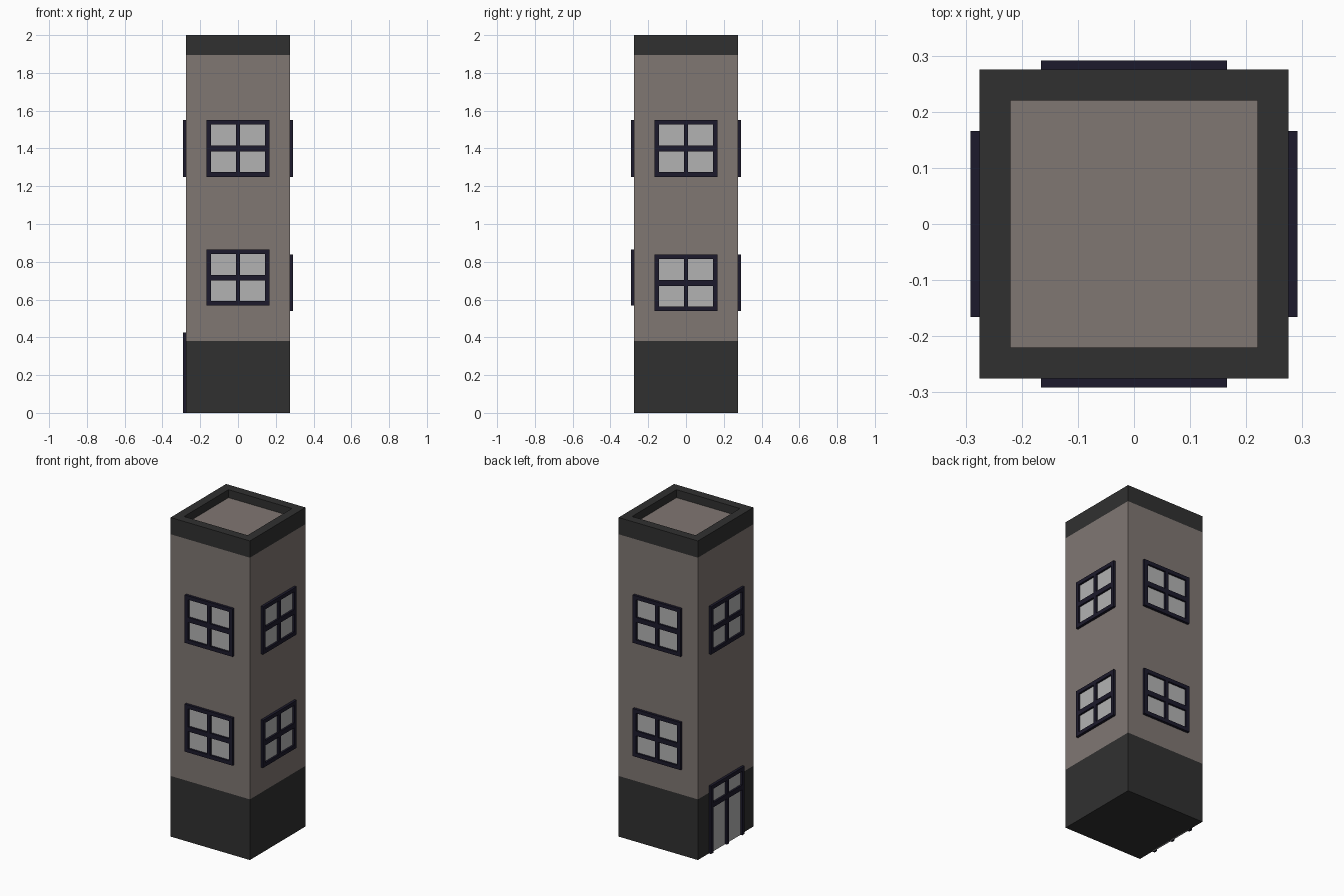
import bpy, bmesh, math
from mathutils import Matrix, Vector

if "Cube" in bpy.data.objects:
    bpy.data.objects.remove(bpy.data.objects["Cube"])

HALF, INNER, FRONT = 0.275, 0.22, 0.291
ROOF, TOP, BASE, WALL_TOP = 1.95, 2.0, 0.38, 1.895
W, BAR = 0.166, 0.024


def material(name, rgb):
    m = bpy.data.materials.new(name)
    m.diffuse_color = (*rgb, 1)
    m.use_nodes = True
    m.node_tree.nodes["Principled BSDF"].inputs["Base Color"].default_value = m.diffuse_color
    return m


wall = material("wall_brown", (0.216, 0.184, 0.171))
dark = material("dark_stone", (0.03, 0.03, 0.03))
navy = material("frame_navy", (0.0116, 0.0103, 0.025))
glass = material("pane_grey", (0.45, 0.45, 0.45))


def finish(name, bm, *mats):
    bmesh.ops.recalc_face_normals(bm, faces=bm.faces)
    me = bpy.data.meshes.new(name)
    bm.to_mesh(me)
    bm.free()
    for m in mats:
        me.materials.append(m)
    ob = bpy.data.objects.new(name, me)
    bpy.context.collection.objects.link(ob)
    return ob


def box(bm, lo, hi):
    lo, hi = Vector(lo), Vector(hi)
    mat = Matrix.Translation((lo + hi) / 2) @ Matrix.Diagonal((*(hi - lo), 1))
    bmesh.ops.create_cube(bm, size=1, matrix=mat)


# Tower: square rings stacked from the ground up, over the rim and down to the roof
bm = bmesh.new()
rings = []
for r, z in [(HALF, 0), (HALF, BASE), (HALF, WALL_TOP), (HALF, TOP), (INNER, TOP), (INNER, ROOF)]:
    rings.append([bm.verts.new((sx * r, sy * r, z))
                  for sx, sy in ((-1, -1), (1, -1), (1, 1), (-1, 1))])
for k, (a, b) in enumerate(zip(rings, rings[1:])):
    for i in range(4):
        j = (i + 1) % 4
        bm.faces.new((a[i], a[j], b[j], b[i])).material_index = 0 if k == 1 else 1
bm.faces.new(rings[0][::-1]).material_index = 1
bm.faces.new(rings[-1]).material_index = 0
finish("tower", bm, wall, dark)


def opening(name, angle, z0, z1, rail, sill=True):
    """Framed glazing on the front wall, turned about z to its own side."""
    rot = Matrix.Rotation(math.radians(angle), 4, 'Z')
    bm = bmesh.new()
    back = -HALF + 0.005
    # uprights
    for x, w in ((-W + BAR / 2, BAR), (0, 0.022), (W - BAR / 2, BAR)):
        box(bm, (x - w / 2, -FRONT, z0), (x + w / 2, back, z1))
    # crossbars fitted between the uprights
    bars = [(z1 - BAR, z1), (rail - 0.015, rail + 0.015)]
    if sill:
        bars.append((z0, z0 + BAR))
    for a, b in bars:
        for s in (-1, 1):
            xs = sorted((s * 0.011, s * (W - BAR)))
            box(bm, (xs[0], -FRONT, a), (xs[1], back, b))
    finish(name + "_frame", bm, navy).matrix_world = rot
    # glass
    bm = bmesh.new()
    box(bm, (-W + 0.01, -HALF - 0.004, z0 + (0.01 if sill else 0)), (W - 0.01, back, z1 - 0.01))
    finish(name + "_glass", bm, glass).matrix_world = rot


# Windows on all sides, door on the left side
for side, angle in (("front", 0), ("right", 90), ("back", 180), ("left", 270)):
    opening(side + "_upper_window", angle, 1.25, 1.55, 1.4)
    if side == "front":
        opening("front_lower_window", angle, 0.568, 0.866, 0.715)
    elif side != "left":
        opening(side + "_lower_window", angle, 0.54, 0.838, 0.688)
opening("door", 270, 0, 0.425, 0.3, sill=False)
